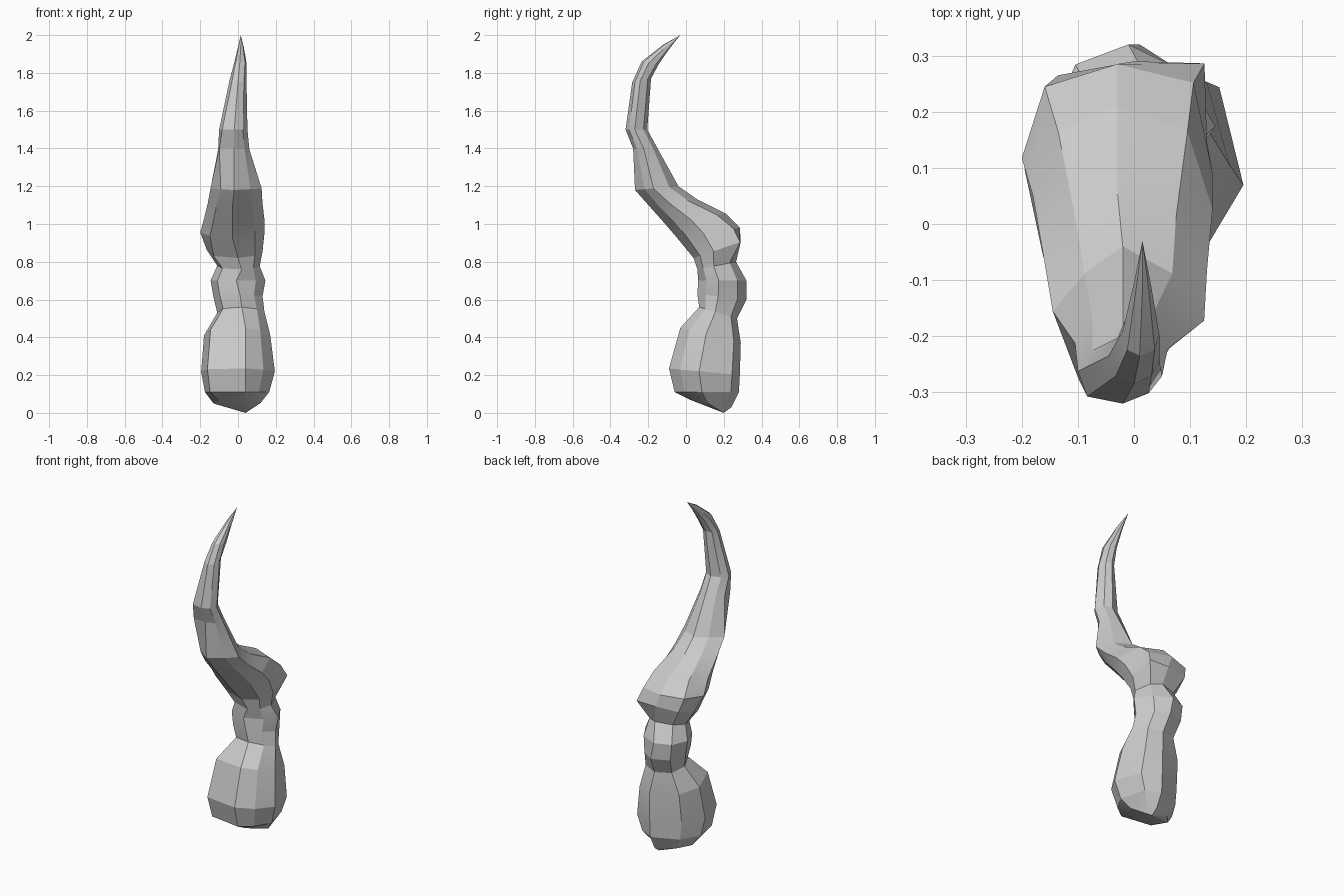
import bpy, bmesh, math

# Eight-sided slanted ring: front point (y, z), back point (y, z), x limits, ridge x,
# and boxiness of the front-right, back-right, back-left and front-left corners
def ring(bm, yf, zf, yb, zb, x0, x1, ridge, fr, br, bl, fl):
    cx, hx = (x0 + x1) / 2, (x1 - x0) / 2
    cy, hy = (yf + yb) / 2, (yb - yf) / 2
    cz, hz = (zf + zb) / 2, (zb - zf) / 2
    layout = [(0, -1), (fr, -fr), (1, -0.15), (br, br),
              (0, 1), (-bl, bl), (-1, 0), (-fl, -fl)]
    return [bm.verts.new((ridge if u == 0 else cx + u * hx, cy + v * hy, cz + v * hz))
            for u, v in layout]


# Skin a run of rings, closing either end with a fan to a point
def loft(name, rings, start=None, end=None):
    bm = bmesh.new()
    rows = [ring(bm, *r) for r in rings]
    for a, b in zip(rows, rows[1:]):
        for i in range(8):
            j = (i + 1) % 8
            bm.faces.new((a[i], a[j], b[j], b[i]))
    for point, row in ((start, rows[0]), (end, rows[-1])):
        if point:
            tip = bm.verts.new(point)
            for i in range(8):
                bm.faces.new((row[i], row[(i + 1) % 8], tip))
    bmesh.ops.recalc_face_normals(bm, faces=bm.faces)
    mesh = bpy.data.meshes.new(name)
    bm.to_mesh(mesh)
    bm.free()
    obj = bpy.data.objects.new(name, mesh)
    bpy.context.collection.objects.link(obj)
    bpy.context.view_layer.objects.active = obj
    obj.select_set(True)
    bpy.ops.object.shade_smooth_by_angle(angle=math.radians(15))
    obj.select_set(False)


# Rings shared where parts meet
waist = (0.07, 0.56, 0.27, 0.50, -0.11, 0.14, 0.02, 0.68, 0.68, 0.72, 0.75)
collar = (0.06, 0.76, 0.265, 0.80, -0.11, 0.115, 0.02, 0.70, 0.68, 0.72, 0.75)

# Swollen base bulb
loft("base_bulb", [
    (0.02, 0.07, 0.24, 0.03, -0.13, 0.12, 0.04, 0.65, 0.6, 0.55, 0.78),
    (-0.06, 0.11, 0.28, 0.11, -0.175, 0.165, 0.04, 0.68, 0.75, 0.62, 0.84),
    (-0.09, 0.235, 0.285, 0.20, -0.195, 0.195, 0.04, 0.69, 0.78, 0.62, 0.83),
    (-0.03, 0.45, 0.29, 0.37, -0.18, 0.17, 0.04, 0.70, 0.77, 0.63, 0.80),
    waist,
], start=(0.04, 0.20, 0.0))

# Knotted neck
loft("neck_knot", [
    waist,
    (0.06, 0.63, 0.32, 0.60, -0.13, 0.13, 0.01, 0.65, 0.64, 0.72, 0.75),
    (0.065, 0.70, 0.32, 0.70, -0.145, 0.145, -0.01, 0.65, 0.62, 0.72, 0.75),
    collar,
])

# Curved horn with a boxy hump at its rear
loft("curved_horn", [
    collar,
    (0.04, 0.82, 0.29, 0.905, -0.165, 0.13, 0.0, 0.72, 0.97, 0.80, 0.75),
    (-0.05, 0.93, 0.285, 0.98, -0.20, 0.14, -0.03, 0.70, 0.80, 0.76, 0.70),
    (-0.11, 1.00, 0.21, 1.055, -0.18, 0.14, -0.03, 0.68, 0.72, 0.72, 0.70),
    (-0.19, 1.09, 0.06, 1.13, -0.16, 0.13, -0.03, 0.65, 0.62, 0.62, 0.68),
    (-0.27, 1.18, -0.04, 1.20, -0.145, 0.125, -0.02, 0.56, 0.58, 0.58, 0.60),
    (-0.28, 1.40, -0.145, 1.39, -0.105, 0.06, -0.02, 0.70, 0.62, 0.62, 0.93),
    (-0.32, 1.50, -0.205, 1.50, -0.10, 0.05, -0.02, 0.68, 0.65, 0.65, 0.78),
    (-0.285, 1.75, -0.185, 1.77, -0.045, 0.045, 0.0, 0.70, 0.65, 0.65, 0.72),
    (-0.235, 1.86, -0.145, 1.845, -0.02, 0.045, 0.01, 0.75, 0.70, 0.70, 0.75),
    (-0.12, 1.95, -0.09, 1.925, 0.0, 0.03, 0.015, 0.75, 0.70, 0.70, 0.75),
], end=(0.015, -0.03, 2.0))
